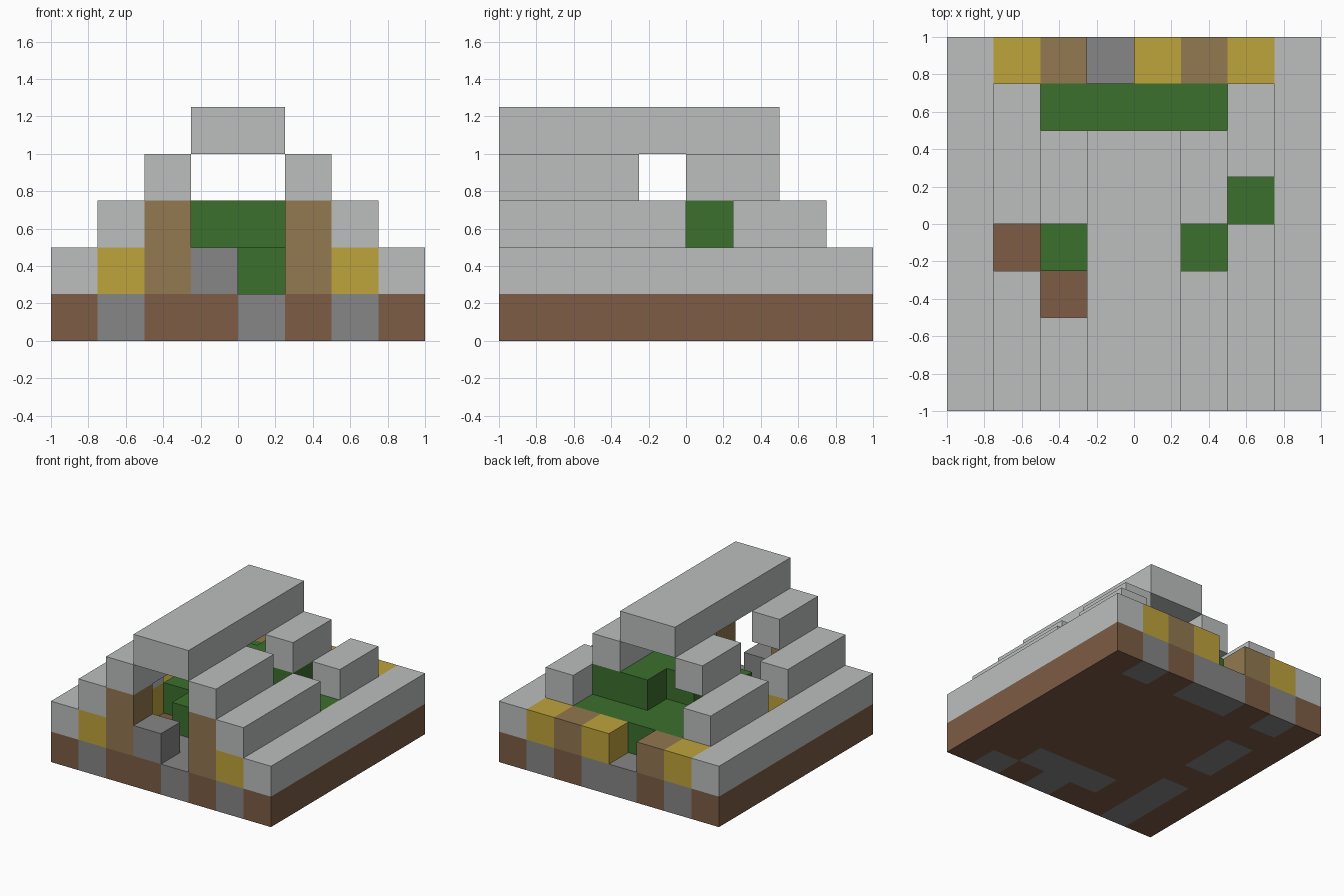
import bpy
import bmesh
from mathutils import Vector
from itertools import product

CELL = 0.25
HALF = 4  # half of the plan, in cells

cube = bpy.data.objects.get("Cube")
if cube:
    bpy.data.objects.remove(cube, do_unlink=True)


def material(name, rgb):
    mat = bpy.data.materials.new(name)
    mat.use_nodes = True
    mat.diffuse_color = (*rgb, 1)
    mat.node_tree.nodes["Principled BSDF"].inputs["Base Color"].default_value = (*rgb, 1)
    return mat


DIRT = material("dirt brown", (0.205, 0.107, 0.06))
STONE = material("stone grey", (0.238, 0.238, 0.238))
ROOF = material("pale roof grey", (0.50, 0.52, 0.515))
PLANK = material("plank yellow", (0.515, 0.366, 0.045))
LOG = material("log tan", (0.287, 0.188, 0.08))
GRASS = material("grass green", (0.045, 0.162, 0.026))


def box(xs, ys, zs):
    """Set of cells in half-open ranges: x from the left edge, y from the front, z up."""
    return set(product(range(*xs), range(*ys), range(*zs)))


def blocks(name, cells, mat):
    """Join block cells into one shell, leaving out faces between neighbours."""
    bm = bmesh.new()
    for cell in cells:
        for axis, sign in product(range(3), (-1, 1)):
            step = Vector((0, 0, 0))
            step[axis] = sign
            if tuple(int(c + s) for c, s in zip(cell, step)) in cells:
                continue
            u = Vector((0, 0, 0))
            u[(axis + 1) % 3] = 0.5
            v = step.cross(u)
            mid = Vector(cell) + Vector((0.5, 0.5, 0.5)) + step / 2
            corners = (mid - u - v, mid + u - v, mid + u + v, mid - u + v)
            bm.faces.new([bm.verts.new((p - Vector((HALF, HALF, 0))) * CELL) for p in corners])
    bmesh.ops.remove_doubles(bm, verts=bm.verts, dist=0.001)
    bmesh.ops.dissolve_limit(bm, angle_limit=0.01, verts=bm.verts, edges=bm.edges)
    mesh = bpy.data.meshes.new(name)
    bm.to_mesh(mesh)
    bm.free()
    mesh.materials.append(mat)
    obj = bpy.data.objects.new(name, mesh)
    bpy.context.collection.objects.link(obj)


# Ground layer: stone footings and path set into dirt
footings = (box((1, 2), (0, 3), (0, 1)) | box((1, 2), (4, 6), (0, 1))
            | {(1, 7, 0), (6, 0, 0), (6, 7, 0)})
path = box((3, 6), (1, 2), (0, 1)) | {(4, 0, 0)} | box((3, 5), (7, 8), (0, 1))
blocks("stone_footings", footings, STONE)
blocks("stone_path", path, STONE)
blocks("dirt_base", box((0, 8), (0, 8), (0, 1)) - footings - path, DIRT)

# Plank walls
blocks("left_plank_wall", box((1, 2), (0, 3), (1, 2)) | box((1, 2), (4, 6), (1, 2)), PLANK)
for name, cell in (("front_plank", (6, 0, 1)), ("back_plank_a", (1, 7, 1)),
                   ("back_plank_b", (4, 7, 1)), ("back_plank_c", (6, 7, 1))):
    blocks(name, {cell}, PLANK)

# Corner logs and the loose stone beside the doorway
for side, x in (("left", 2), ("right", 5)):
    blocks("front_log_" + side, box((x, x + 1), (0, 1), (1, 3)), LOG)
    blocks("back_log_" + side, {(x, 7, 1)}, LOG)
blocks("loose_stone", {(3, 0, 1)}, STONE)

# Grass mound filling the inside
blocks("grass_mound",
       box((2, 6), (3, 7), (1, 2)) | box((3, 6), (2, 3), (1, 2))
       | box((6, 7), (1, 7), (1, 2)) | {(1, 6, 1)}
       | box((3, 6), (4, 5), (2, 3)) | box((4, 6), (5, 6), (2, 3)), GRASS)

# Stepped roof beams, lowest to ridge, with broken gaps
blocks("left_eave", box((0, 1), (0, 8), (1, 2)), ROOF)
blocks("right_eave", box((7, 8), (0, 8), (1, 2)), ROOF)
blocks("left_lower_beam", box((1, 2), (0, 7), (2, 3)) - {(1, 3, 2)}, ROOF)
blocks("right_lower_beam", box((6, 7), (0, 7), (2, 3)) - {(6, 4, 2)}, ROOF)
blocks("left_upper_beam", box((2, 3), (0, 6), (3, 4)) - {(2, 2, 3), (2, 3, 3)}, ROOF)
blocks("right_upper_beam", box((5, 6), (0, 6), (3, 4)) - {(5, 3, 3)}, ROOF)
blocks("ridge_beam", box((3, 5), (0, 6), (4, 5)), ROOF)
